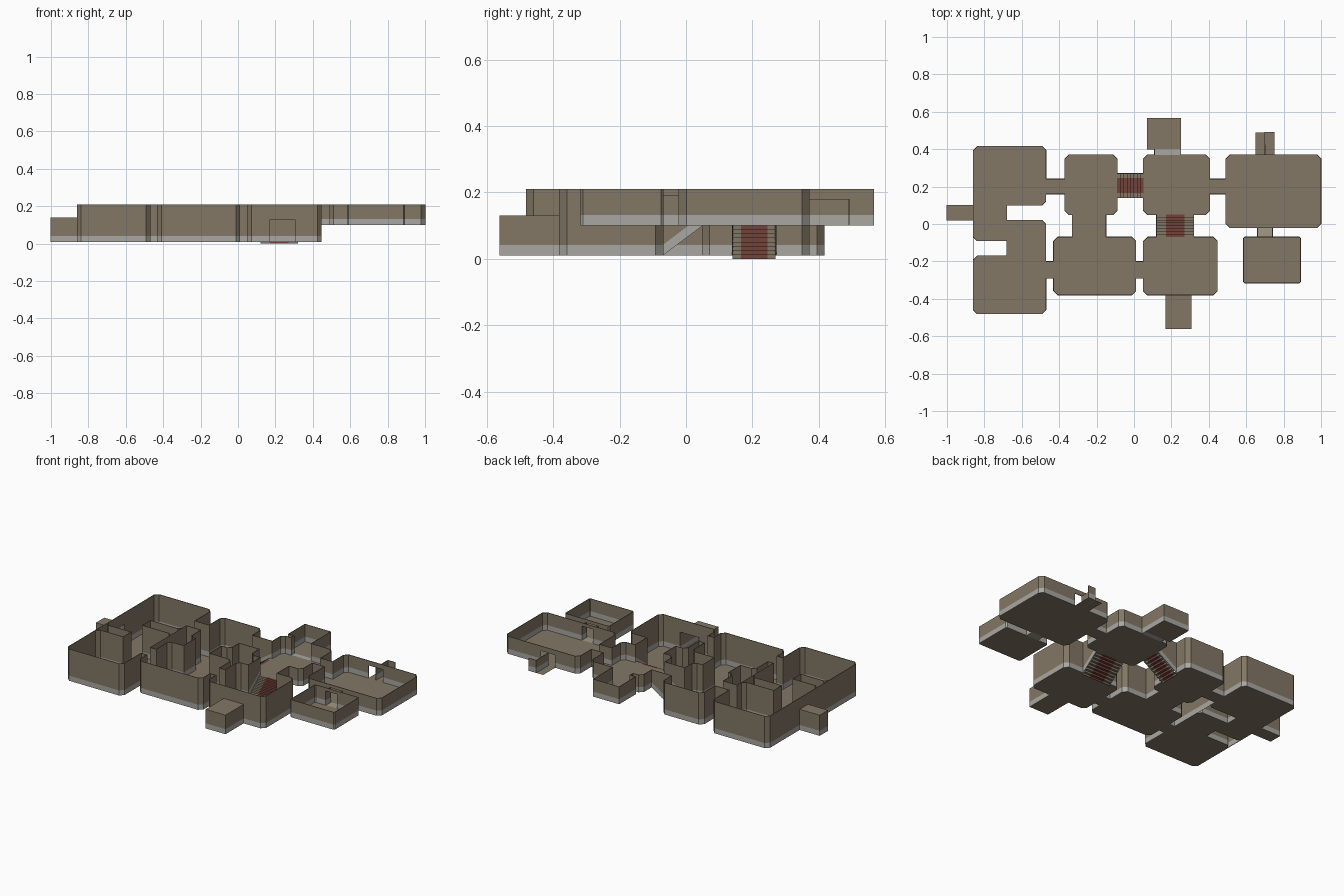
import bpy
from mathutils import Vector

if "Cube" in bpy.data.objects:
    bpy.data.objects.remove(bpy.data.objects["Cube"])

LOW, HIGH, TOP, TRIM = 0.01, 0.10, 0.21, 0.032


def material(name, rgb):
    m = bpy.data.materials.new(name)
    m.diffuse_color = (*rgb, 1)
    m.use_nodes = True
    m.node_tree.nodes["Principled BSDF"].inputs["Base Color"].default_value = m.diffuse_color
    return m


STONE = material("brown_stone", (0.225, 0.185, 0.13))
GREY = material("grey_trim", (0.40, 0.39, 0.36))
RED = material("red_carpet", (0.17, 0.055, 0.042))
BEIGE = material("beige_threshold", (0.36, 0.32, 0.23))


def make(name, faces, mats, thick=0.0):
    """Mesh object from a list of (corner points, material index)."""
    verts, index, polys = [], {}, []
    for pts, _ in faces:
        poly = []
        for p in pts:
            key = tuple(round(c, 4) for c in p)
            if key not in index:
                index[key] = len(verts)
                verts.append(key)
            if index[key] not in poly:
                poly.append(index[key])
        polys.append(poly)
    me = bpy.data.meshes.new(name)
    me.from_pydata(verts, [], polys)
    for m in mats:
        me.materials.append(m)
    for f, (_, mi) in zip(me.polygons, faces):
        f.material_index = mi
    ob = bpy.data.objects.new(name, me)
    bpy.context.collection.objects.link(ob)
    if thick:
        mod = ob.modifiers.new("thickness", "SOLIDIFY")
        mod.thickness, mod.offset = thick, 0
    return ob


def quad(a, b, a0, b0, a1, b1, mi):
    return ([(*a, a0), (*b, b0), (*b, b1), (*a, a1)], mi)


def wall(a, b, za, zb, top):
    """Upright wall with a grey trim along its (possibly sloped) foot."""
    return [quad(a, b, za, zb, za + TRIM, zb + TRIM, 1),
            quad(a, b, za + TRIM, zb + TRIM, top, top, 0)]


def chamfer(poly, c):
    out, n = [], len(poly)
    for i in range(n):
        p, q, r = (Vector(poly[(i + k) % n]) for k in (-1, 0, 1))
        u, v = (q - p).normalized(), (r - q).normalized()
        if c and u.x * v.y - u.y * v.x > 0:
            out += [q - u * c, q + v * c]
        else:
            out.append(q)
    return out


def room(name, poly, z, top=TOP, gaps=(), c=0.022, floor_mat=STONE, roof=False):
    """Floor plus walls; gaps are (x0, y0, x1, y1, opening height)."""
    pts = chamfer(poly, c)
    make(name + "_floor", [([(p.x, p.y, z) for p in pts], 0)], [floor_mat])
    if roof:
        make(name + "_roof", [([(p.x, p.y, top) for p in pts], 0)], [STONE])
    faces = []
    for i, a in enumerate(pts):
        b = pts[(i + 1) % len(pts)]
        d = (b - a).normalized()
        length, cuts = (b - a).length, []
        for x0, y0, x1, y1, h in gaps:
            ends = [Vector((x0, y0)) - a, Vector((x1, y1)) - a]
            if all(abs(d.x * e.y - d.y * e.x) < 1e-4 for e in ends):
                s, t = sorted(e.dot(d) for e in ends)
                cuts.append((max(s, 0), min(t, length), h))
        at = 0
        for s, t, h in sorted(cuts) + [(length, length, TOP)]:
            if s - at > 1e-4:
                faces += wall(a + d * at, a + d * s, z, z, top)
            if h < top and t > s:       # wall above a low doorway
                faces.append(quad(a + d * s, a + d * t, h, h, top, top, 0))
            at = t
    make(name + "_walls", faces, [STONE, GREY], 0.004)


def box(x0, x1, y0, y1):
    return [(x0, y0), (x1, y0), (x1, y1), (x0, y1)]


def passage(name, x0, x1, y0, y1, z, along, top=TOP, **kw):
    """Short link open at both ends."""
    if along == "x":
        g = [(x0, y0, x0, y1, TOP), (x1, y0, x1, y1, TOP)]
    else:
        g = [(x0, y0, x1, y0, TOP), (x0, y1, x1, y1, TOP)]
    room(name, box(x0, x1, y0, y1), z, top, g, 0, **kw)


# Lower rooms
room("west_hall", [(-.86, -.48), (-.47, -.48), (-.47, .02), (-.68, .02), (-.68, .10),
                   (-.47, .10), (-.47, .415), (-.86, .415), (-.86, -.09), (-.68, -.09),
                   (-.68, -.17), (-.86, -.17)], LOW,
     gaps=[(-.47, .16, -.47, .24, TOP), (-.47, -.29, -.47, -.20, TOP),
           (-.86, .02, -.86, .10, .14)])
room("north_room", box(-.37, -.09, .05, .37), LOW,
     gaps=[(-.37, .16, -.37, .24, TOP), (-.09, .14, -.09, .27, TOP), (-.33, .05, -.15, .05, TOP)])
room("middle_room", box(-.43, .01, -.38, -.07), LOW,
     gaps=[(-.43, -.29, -.43, -.20, TOP), (.01, -.29, .01, -.20, TOP), (-.33, -.07, -.15, -.07, TOP)])
room("south_room", box(.05, .445, -.38, -.07), LOW,
     gaps=[(.05, -.29, .05, -.20, TOP), (.12, -.07, .32, -.07, TOP), (.17, -.38, .305, -.38, .13)])
passage("north_link", -.47, -.37, .16, .24, LOW, "x")
passage("west_link", -.47, -.43, -.29, -.20, LOW, "x")
passage("south_link", .01, .05, -.29, -.20, LOW, "x")
passage("middle_link", -.33, -.15, -.07, .05, LOW, "y")

# Low roofed alcoves
room("west_alcove", box(-1, -.86, .02, .10), LOW, .14, [(-.86, .02, -.86, .10, .14)], 0, roof=True)
room("south_alcove", box(.17, .305, -.56, -.38), LOW, .13, [(.17, -.38, .305, -.38, .13)], 0, roof=True)

# Upper rooms
room("landing_room", box(.05, .405, .05, .37), HIGH,
     gaps=[(.05, .14, .05, .27, TOP), (.12, .05, .32, .05, TOP),
           (.405, .16, .405, .24, TOP), (.11, .37, .25, .37, TOP)])
room("east_room", box(.49, 1.0, -.02, .37), HIGH,
     gaps=[(.49, .16, .49, .24, TOP), (.65, .37, .75, .37, .18), (.66, -.02, .74, -.02, .19)])
room("southeast_room", box(.585, .89, -.315, -.07), HIGH, c=.006,
     gaps=[(.66, -.07, .74, -.07, .19)])
room("north_closet", box(.07, .25, .40, .565), HIGH, c=0, gaps=[(.11, .40, .25, .40, TOP)])
passage("east_link", .405, .49, .16, .24, HIGH, "x")
passage("closet_threshold", .11, .25, .37, .40, HIGH, "y", floor_mat=GREY)
passage("southeast_threshold", .66, .74, -.07, -.02, HIGH, "y", .193, floor_mat=BEIGE)

# Unfinished exit: floor with a standing corner wall
make("exit_floor", [([(x, y, HIGH) for x, y in box(.65, .75, .37, .49)], 0)], [STONE])
make("exit_wall", wall((.70, .37), (.70, .49), HIGH, HIGH, .18)
     + wall((.70, .49), (.75, .49), HIGH, HIGH, .18), [STONE, GREY], 0.004)


def stairs(name, start, run, side, width, carpet, steps=8):
    """Stepped sheet rising along run, carpeted in the middle, with side walls."""
    start, run, side = Vector(start), Vector(run), Vector(side)
    edge = (width - carpet) / 2
    bands = [(0, edge, 0), (edge, width - edge, 1), (width - edge, width, 0)]
    faces = []
    for i in range(steps):
        a, b = start + run * (i / steps), start + run * ((i + 1) / steps)
        z0, z1 = HIGH * i / steps, HIGH * (i + 1) / steps
        for s, t, mi in bands:
            faces.append(quad(a + side * s, a + side * t, z0, z0, z1, z1, mi))
            faces.append(([(*(a + side * s), z1), (*(a + side * t), z1),
                           (*(b + side * t), z1), (*(b + side * s), z1)], mi))
    make(name, faces, [STONE, RED])
    walls = []
    for s in (0, width):
        walls += wall(start + side * s, start + run + side * s, LOW, HIGH, TOP)
    make(name + "_side_walls", walls, [STONE, GREY], 0.004)


# Stairs (side chosen so step normals face up)
stairs("west_stairs", (-.09, .27), (.14, 0), (0, -1), .13, .08)
stairs("south_stairs", (.12, -.07), (0, .12), (1, 0), .20, .10)
